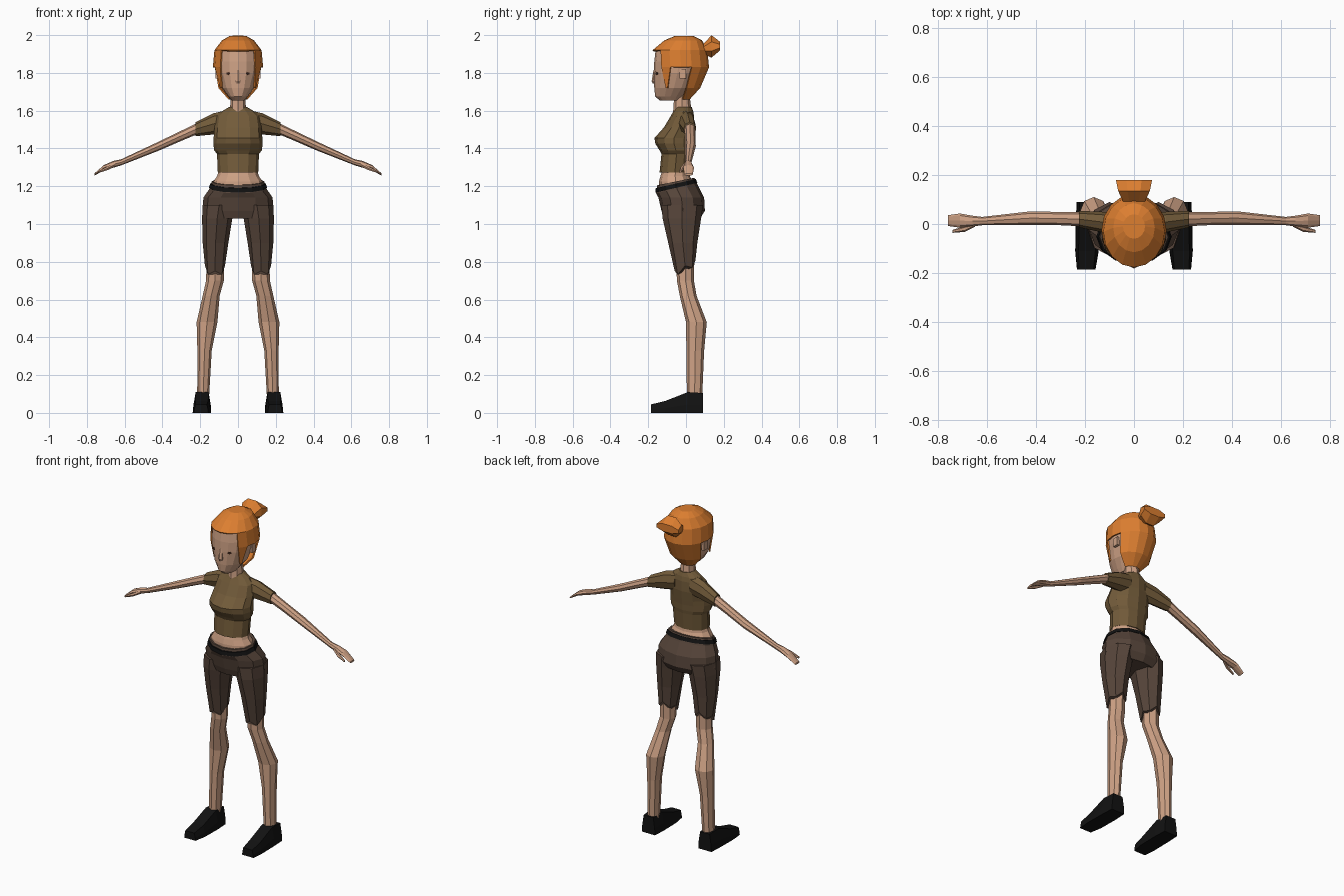
import bpy
import bmesh
from math import sin, cos, radians, tau
from mathutils import Vector, Matrix

old = bpy.data.objects.get("Cube")
if old:
    bpy.data.objects.remove(old, do_unlink=True)


def make_material(name, red, green, blue):
    mat = bpy.data.materials.new(name)
    mat.use_nodes = True
    mat.diffuse_color = (red, green, blue, 1)
    shader = mat.node_tree.nodes["Principled BSDF"]
    shader.inputs["Base Color"].default_value = (red, green, blue, 1)
    shader.inputs["Roughness"].default_value = 0.8
    return mat


skin = make_material("skin", 0.62, 0.36, 0.235)
orange = make_material("orange hair", 0.72, 0.21, 0.03)
olive = make_material("olive brown cloth", 0.17, 0.105, 0.042)
brown = make_material("dark brown cloth", 0.095, 0.06, 0.043)
black = make_material("black leather", 0.006, 0.006, 0.006)
dark = make_material("dark eye", 0.04, 0.015, 0.008)


def finish(name, bm, mat):
    bmesh.ops.recalc_face_normals(bm, faces=bm.faces)
    mesh = bpy.data.meshes.new(name)
    bm.to_mesh(mesh)
    bm.free()
    mesh.materials.append(mat)
    obj = bpy.data.objects.new(name, mesh)
    bpy.context.scene.collection.objects.link(obj)
    return obj


def bridge(name, sections, mat):
    """Join matching point loops into a closed flat-faced solid."""
    bm = bmesh.new()
    loops = [[bm.verts.new(p) for p in pts] for pts in sections]
    for a, b in zip(loops, loops[1:]):
        for k in range(len(a)):
            j = (k + 1) % len(a)
            bm.faces.new((a[k], a[j], b[j], b[k]))
    bm.faces.new(loops[0])
    bm.faces.new(loops[-1])
    return finish(name, bm, mat)


def level_ring(z, x, half, front, back, tilt=0, zigzag=0, count=12):
    """Horizontal oval, optionally sloped front to back or with a jagged rim."""
    mid, depth = (front + back) / 2, (back - front) / 2
    points = []
    for k in range(count):
        a = tau * k / count
        dy = -depth * cos(a)
        points.append(Vector((x + half * sin(a), mid + dy,
                              z + tilt * dy + zigzag * (-1) ** k)))
    return points


def side_ring(x, y, z, half_y, half_z, count=8):
    """Oval facing sideways, used along the arms."""
    turns = [tau * k / count for k in range(count)]
    return [Vector((x, y + half_y * cos(a), z + half_z * sin(a))) for a in turns]


def column(name, rings, mat, count=12):
    return bridge(name, [level_ring(*r, count=count) for r in rings], mat)


def flip(sections, side):
    return [[Vector((p[0] * side, p[1], p[2])) for p in pts] for pts in sections]


# Head, neck and bare waist
column("head", [
    (1.655, 0, 0.035, -0.14, -0.02),
    (1.675, 0, 0.052, -0.163, 0.0),
    (1.72, 0, 0.086, -0.168, 0.04),
    (1.80, 0, 0.113, -0.170, 0.08),
    (1.86, 0, 0.120, -0.168, 0.09),
    (1.93, 0, 0.110, -0.160, 0.09),
], skin, 16)
column("nose", [
    (1.745, 0, 0.012, -0.176, -0.15),
    (1.757, 0, 0.017, -0.182, -0.15),
    (1.815, 0, 0.009, -0.172, -0.15),
], skin, 6)
column("neck", [
    (1.57, 0, 0.050, -0.07, 0.03),
    (1.61, 0, 0.042, -0.067, 0.028),
    (1.69, 0, 0.038, -0.062, 0.018),
], skin, 8)
column("waist", [
    (1.18, 0, 0.140, -0.145, 0.045),
    (1.225, 0, 0.130, -0.143, 0.035),
    (1.255, 0, 0.110, -0.135, 0.02),
    (1.30, 0, 0.098, -0.12, 0.012),
], skin)

# Hair cap: openings are left for the face and the ears
hair_rings = [
    (1.995, 0, 0.045, -0.06, 0.04),
    (1.972, 0, 0.085, -0.115, 0.085),
    (1.92, 0, 0.125, -0.177, 0.113),
    (1.83, 0, 0.133, -0.174, 0.122),
    (1.72, 0, 0.112, -0.155, 0.075),
    (1.66, 0, 0.055, -0.10, 0.02),
]
segments = 16
bm = bmesh.new()
rows = [[bm.verts.new(p) for p in level_ring(*r, count=segments)] for r in hair_rings]
bm.faces.new(rows[0])
for row in range(len(rows) - 1):
    for k in range(segments):
        from_front = min(k, segments - 1 - k)
        face_gap = from_front < 2 and row >= 2
        ear_gap = from_front in (3, 4) and row >= 3
        below_lock = from_front == 2 and row >= 4
        if not (face_gap or ear_gap or below_lock):
            j = (k + 1) % segments
            bm.faces.new((rows[row][k], rows[row][j], rows[row + 1][j], rows[row + 1][k]))
# Pinch the side locks to a point
for a, b in ((2, 3), (-2, -3)):
    first, second = rows[4][a], rows[4][b]
    tip = (first.co + second.co) / 2
    first.co = tip.lerp(first.co, 0.25)
    second.co = tip.lerp(second.co, 0.25)
bmesh.ops.delete(bm, geom=[v for v in bm.verts if not v.link_faces], context="VERTS")
hair = finish("hair", bm, orange)
shell = hair.modifiers.new("thickness", "SOLIDIFY")
shell.thickness = 0.008
shell.offset = -1


# Bun at the back of the head
def bun_ring(y, z, half_x, half_z):
    turns = [tau * (k + 0.5) / 8 for k in range(8)]
    return [Vector((half_x * cos(a), y, z + half_z * sin(a))) for a in turns]


bridge("hair_bun", [
    bun_ring(0.085, 1.925, 0.045, 0.022),
    bun_ring(0.135, 1.940, 0.070, 0.064),
    bun_ring(0.18, 1.942, 0.080, 0.025),
], orange)

# Top, shorts and belt
column("shirt", [
    (1.272, 0, 0.107, -0.140, 0.022),
    (1.37, 0, 0.111, -0.130, 0.03),
    (1.39, 0, 0.126, -0.140, 0.033),
    (1.425, 0, 0.131, -0.162, 0.036),
    (1.455, 0, 0.129, -0.167, 0.04),
    (1.51, 0, 0.125, -0.118, 0.045),
    (1.57, 0, 0.115, -0.082, 0.043),
    (1.597, 0, 0.085, -0.066, 0.038),
    (1.62, 0, 0.046, -0.055, 0.030),
], olive)
column("shorts_seat", [
    (1.03, 0, 0.175, -0.115, 0.075),
    (1.07, 0, 0.188, -0.130, 0.10),
    (1.14, 0, 0.183, -0.146, 0.096),
    (1.185, 0, 0.152, -0.158, 0.062, 0.2),
    (1.225, 0, 0.139, -0.152, 0.045, 0.2),
], brown)
column("belt", [
    (1.192, 0, 0.154, -0.163, 0.06, 0.23),
    (1.214, 0, 0.147, -0.160, 0.052, 0.23),
], black)


def shoe_section(y, x, sole, top, height):
    return [(x - sole, y, 0), (x + sole, y, 0), (x + sole * 0.95, y, height * 0.4),
            (x + top, y, height), (x - top, y, height), (x - sole * 0.95, y, height * 0.4)]


# Paired parts
for label, side in (("left", 1), ("right", -1)):
    def limb(part, sections, mat):
        return bridge(label + "_" + part, flip(sections, side), mat)

    limb("sleeve", [side_ring(*r) for r in (
        (0.05, -0.005, 1.545, 0.050, 0.060),
        (0.13, 0.008, 1.530, 0.042, 0.056),
        (0.225, 0.02, 1.502, 0.034, 0.037),
    )], olive)
    limb("arm_and_hand", [side_ring(*r) for r in (
        (0.20, 0.020, 1.512, 0.030, 0.030),
        (0.30, 0.022, 1.467, 0.027, 0.027),
        (0.42, 0.024, 1.412, 0.028, 0.024),
        (0.62, 0.012, 1.326, 0.017, 0.016),
        (0.66, 0.012, 1.316, 0.022, 0.018),
        (0.71, 0.014, 1.298, 0.029, 0.014),
        (0.76, 0.014, 1.262, 0.022, 0.006),
    )], skin)
    limb("thumb", [side_ring(*r, count=6) for r in (
        (0.65, 0.0, 1.315, 0.012, 0.012),
        (0.69, -0.02, 1.295, 0.012, 0.011),
        (0.74, -0.03, 1.275, 0.006, 0.006),
    )], skin)
    limb("shorts_leg", [level_ring(*r, count=8) for r in (
        (0.765, 0.122, 0.053, -0.060, 0.05, 0.5, 0.014),
        (0.90, 0.119, 0.068, -0.094, 0.06),
        (1.03, 0.110, 0.080, -0.124, 0.08),
        (1.10, 0.100, 0.087, -0.130, 0.09),
    )], brown)
    limb("leg", [level_ring(*r, count=8) for r in (
        (0.07, 0.185, 0.031, 0.005, 0.085),
        (0.33, 0.177, 0.038, 0.002, 0.096),
        (0.48, 0.164, 0.055, 0.0, 0.11),
        (0.62, 0.142, 0.045, -0.033, 0.056),
        (0.70, 0.122, 0.047, -0.048, 0.042),
        (0.85, 0.120, 0.045, -0.055, 0.045),
    )], skin)
    limb("shoe", [shoe_section(*r) for r in (
        (0.09, 0.190, 0.044, 0.032, 0.105),
        (0.01, 0.190, 0.048, 0.034, 0.110),
        (-0.11, 0.192, 0.048, 0.034, 0.063),
        (-0.185, 0.195, 0.038, 0.03, 0.045),
    )], black)

    # Ear block and thin eye plate lying on the face
    bm = bmesh.new()
    bmesh.ops.create_cube(bm, size=1, matrix=Matrix.Translation((side * 0.112, -0.018, 1.795))
                          @ Matrix.Diagonal((0.016, 0.034, 0.05, 1)))
    finish(label + "_ear", bm, skin)
    bm = bmesh.new()
    place = (Matrix.Translation((side * 0.05, -0.152, 1.797))
             @ Matrix.Rotation(side * radians(30), 4, "Z")
             @ Matrix.Rotation(radians(90), 4, "X")
             @ Matrix.Diagonal((0.013, 0.007, 0.009, 1)))
    bmesh.ops.create_cone(bm, cap_ends=True, segments=6, radius1=1, radius2=1,
                          depth=1, matrix=place)
    finish(label + "_eye", bm, dark)
